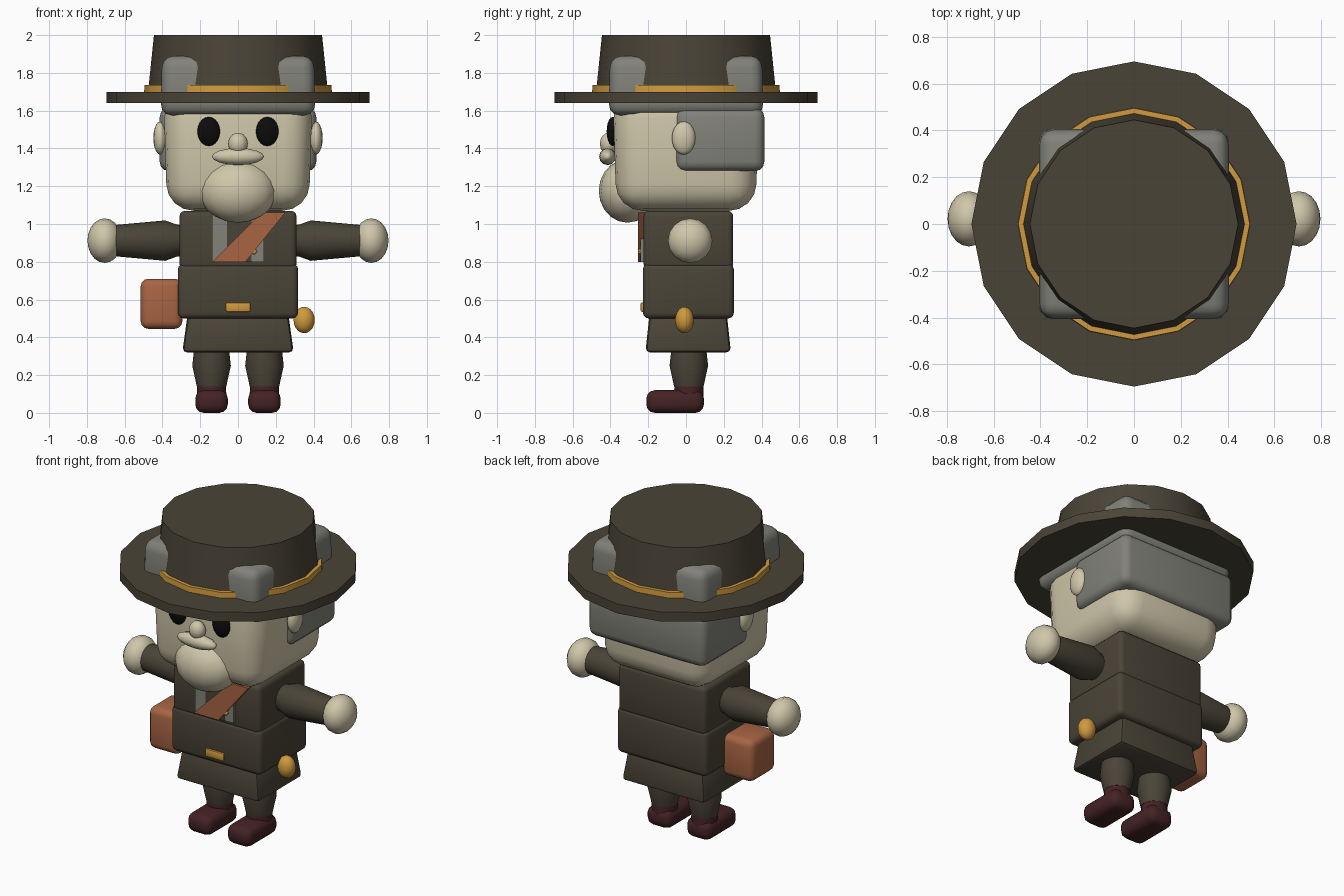
import bpy, bmesh, math
from mathutils import Matrix, Vector

if "Cube" in bpy.data.objects:
    bpy.data.objects.remove(bpy.data.objects["Cube"])


def material(name, rgb):
    m = bpy.data.materials.new(name)
    m.diffuse_color = [(c / 255 / 12.92 if c < 11 else ((c / 255 + 0.055) / 1.055) ** 2.4) for c in rgb] + [1]
    m.use_nodes = True
    m.node_tree.nodes["Principled BSDF"].inputs["Base Color"].default_value = m.diffuse_color
    return m


OLIVE = material("olive cloth", (74, 68, 55))
SKIN = material("pale skin", (208, 199, 170))
GREY = material("grey hair", (130, 130, 122))
BROWN = material("tan leather", (168, 101, 68))
GOLD = material("gold", (208, 154, 62))
BOOT = material("dark red boots", (68, 34, 36))
BLACK = material("black", (12, 12, 13))


def finish(name, bm, mat, angle=40):
    bmesh.ops.recalc_face_normals(bm, faces=bm.faces)
    me = bpy.data.meshes.new(name)
    bm.to_mesh(me)
    bm.free()
    ob = bpy.data.objects.new(name, me)
    bpy.context.collection.objects.link(ob)
    me.materials.append(mat)
    bpy.ops.object.select_all(action='DESELECT')
    ob.select_set(True)
    bpy.context.view_layer.objects.active = ob
    bpy.ops.object.shade_smooth_by_angle(angle=math.radians(angle))
    return ob


def box(name, mat, x, y, z, bevel=0.0, segments=3, top=1.0, bottom=1.0):
    """Rounded box between bounds, with scaled top or bottom ends."""
    bm = bmesh.new()
    bmesh.ops.create_cube(bm, size=1)
    mid = Vector([(a + b) / 2 for a, b in (x, y, z)])
    size = Vector([b - a for a, b in (x, y, z)])
    for v in bm.verts:
        k = top if v.co.z > 0 else bottom
        v.co = mid + Vector((v.co.x * size.x * k, v.co.y * size.y * k, v.co.z * size.z))
    if bevel:
        bmesh.ops.bevel(bm, geom=bm.edges[:], offset=bevel, segments=segments,
                        profile=0.5, affect='EDGES', clamp_overlap=True)
    return finish(name, bm, mat)


def ball(name, mat, centre, radii, axis_x=False, u=16, v=10):
    bm = bmesh.new()
    bmesh.ops.create_uvsphere(bm, u_segments=u, v_segments=v, radius=1)
    if axis_x:
        bm.transform(Matrix.Rotation(math.pi / 2, 4, 'Y'))
    bm.transform(Matrix.Translation(centre) @ Matrix.Diagonal((*radii, 1)))
    return finish(name, bm, mat)


def lathe(name, mat, profile, sides=16, matrix=Matrix()):
    """Capped solid from (radius, height) pairs."""
    bm = bmesh.new()
    rings = [[bm.verts.new((r * math.cos(2 * math.pi * i / sides),
                            r * math.sin(2 * math.pi * i / sides), h))
              for i in range(sides)] for r, h in profile]
    for a, b in zip(rings, rings[1:]):
        for i in range(sides):
            j = (i + 1) % sides
            bm.faces.new((a[i], a[j], b[j], b[i]))
    bm.faces.new(rings[0][::-1])
    bm.faces.new(rings[-1])
    bm.transform(matrix)
    return finish(name, bm, mat)


# Hat
lathe("hat_brim", OLIVE, [(0.695, 1.64), (0.695, 1.70)])
lathe("hat_crown", OLIVE, [(0.477, 1.69), (0.445, 2.0)])
lathe("hat_band", GOLD, [(0.497, 1.695), (0.495, 1.735)])

# Head and hair
box("head", SKIN, (-0.395, 0.395), (-0.388, 0.388), (1.07, 1.70), 0.14, 4, bottom=0.95)
box("hair_top", GREY, (-0.41, 0.41), (-0.41, 0.41), (1.575, 1.89), 0.06, 3, top=0.98)
box("hair_back", GREY, (-0.415, 0.415), (-0.055, 0.415), (1.28, 1.615), 0.05, 3)

# Face
ball("nose", SKIN, (0, -0.41, 1.425), (0.052, 0.046, 0.058), u=12, v=8)
ball("moustache", SKIN, (0, -0.415, 1.357), (0.138, 0.045, 0.045), axis_x=True, u=12, v=8)
ball("beard", SKIN, (0, -0.31, 1.175), (0.205, 0.152, 0.168))

# Torso and coat skirt
box("coat_chest", OLIVE, (-0.31, 0.31), (-0.225, 0.25), (0.76, 1.07), 0.03)
box("coat_waist", OLIVE, (-0.318, 0.318), (-0.228, 0.253), (0.50, 0.79), 0.03)
box("coat_skirt", OLIVE, (-0.295, 0.295), (-0.215, 0.238), (0.32, 0.53), 0.025, 2, top=0.9)

# Shirt, placket, buttons, strap and buckle
box("shirt", GREY, (-0.137, 0.137), (-0.24, -0.2), (0.80, 1.06))
box("placket", OLIVE, (-0.058, 0.072), (-0.244, -0.2), (0.80, 1.06))
for z in (0.855, 0.94):
    ball("button", GOLD, (0.085, -0.243, z), (0.016, 0.012, 0.016), u=10, v=6)
bm = bmesh.new()
outline = [(-0.135, 0.80), (0.04, 0.80), (0.25, 1.06), (0.125, 1.06)]
face = bm.faces.new([bm.verts.new((x, -0.255, z)) for x, z in outline])
side = bmesh.ops.extrude_face_region(bm, geom=[face], use_keep_orig=True)
for v in side["geom"]:
    if isinstance(v, bmesh.types.BMVert):
        v.co.y = -0.215
finish("chest_strap", bm, BROWN)
box("buckle", GOLD, (-0.065, 0.065), (-0.24, -0.2), (0.535, 0.585), 0.008, 2)

# Side bag and pouch
box("side_bag", BROWN, (-0.515, -0.295), (-0.18, 0.07), (0.445, 0.71), 0.04)
ball("pouch", GOLD, (0.35, -0.008, 0.492), (0.056, 0.05, 0.07))

# Paired parts
for s, tag in ((-1, "left"), (1, "right")):
    ball("eye_" + tag, BLACK, (s * 0.155, -0.388, 1.49), (0.06, 0.032, 0.077))
    ball("ear_" + tag, SKIN, (s * 0.412, -0.012, 1.455), (0.036, 0.063, 0.088))
    sideways = Matrix.Translation((0, 0.02, 0.912)) @ Matrix.Rotation(s * math.pi / 2, 4, 'Y')
    lathe("arm_" + tag, OLIVE, [(0.08, 0.28), (0.085, 0.325), (0.107, 0.385), (0.082, 0.66)], 16, sideways)
    ball("hand_" + tag, SKIN, (s * 0.706, 0.022, 0.912), (0.091, 0.118, 0.118), axis_x=True)
    down = Matrix.Translation((s * 0.14, 0.015, 0))
    lathe("leg_" + tag, OLIVE, [(0.078, 0.14), (0.102, 0.25), (0.092, 0.34)], 16, down)
    lathe("boot_shaft_" + tag, BOOT, [(0.08, 0.05), (0.076, 0.155)], 16, down)
    box("boot_foot_" + tag, BOOT, (s * 0.14 - 0.086, s * 0.14 + 0.086), (-0.21, 0.095), (0, 0.12), 0.045)
